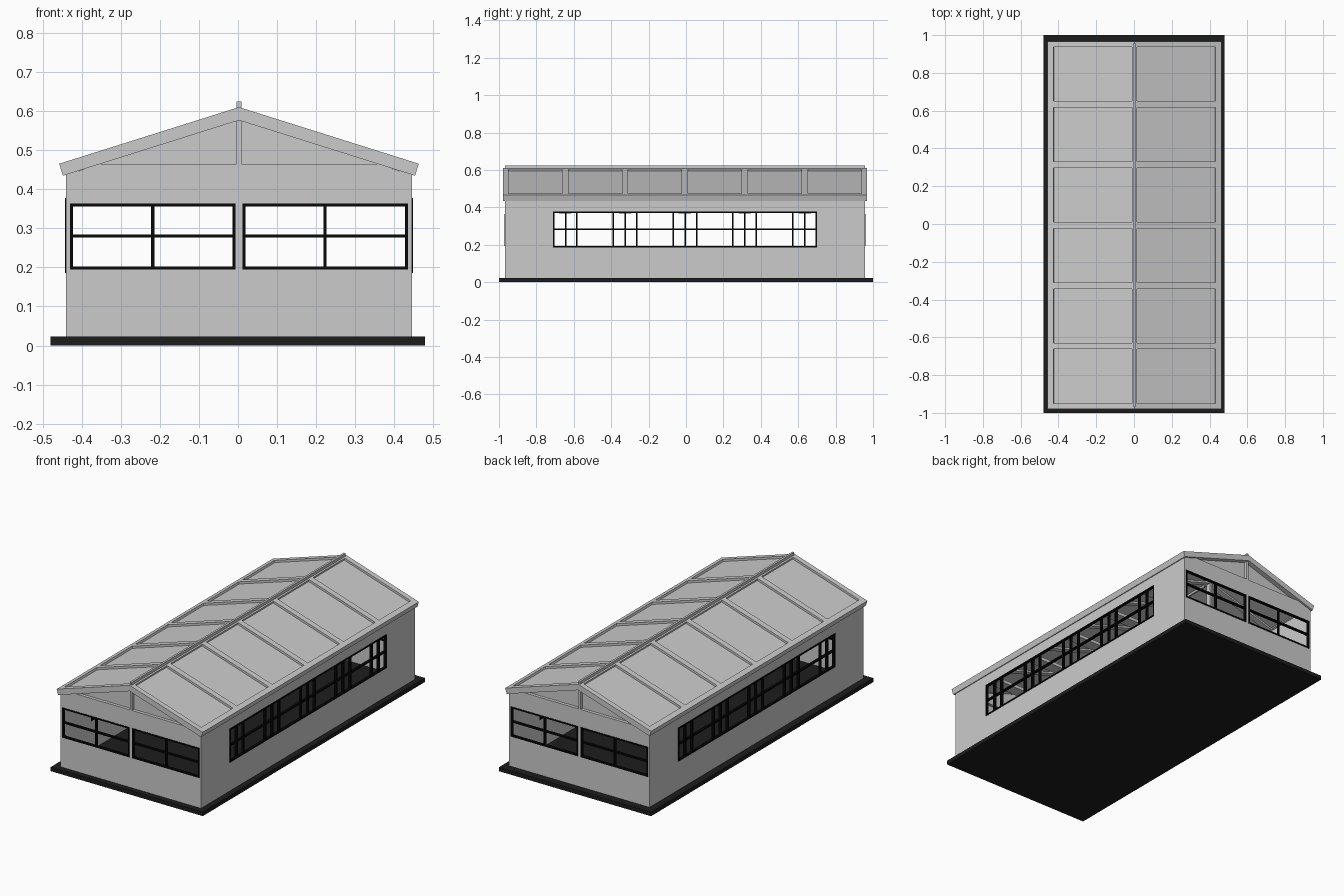
import bpy, bmesh, math

if "Cube" in bpy.data.objects:
    bpy.data.objects.remove(bpy.data.objects["Cube"])

CX, CY = 0.0025, -0.006            # centre of the building on the slab
HX, HY = 0.4425, 0.962             # half size of the walls
ang = math.atan(0.315)
S, C = math.sin(ang), math.cos(ang)
APEX, EAVE = 0.61, 0.46 / math.cos(ang)

dark = bpy.data.materials.new("dark_slab")
dark.diffuse_color = (0.012, 0.012, 0.012, 1)
dark.use_nodes = True
dark.node_tree.nodes["Principled BSDF"].inputs["Base Color"].default_value = dark.diffuse_color
black = bpy.data.materials.new("black_frame")
black.diffuse_color = (0.002, 0.002, 0.002, 1)
black.use_nodes = True
black.node_tree.nodes["Principled BSDF"].inputs["Base Color"].default_value = black.diffuse_color


def finish(bm, name, mat=None):
    bmesh.ops.recalc_face_normals(bm, faces=bm.faces)
    me = bpy.data.meshes.new(name)
    bm.to_mesh(me)
    bm.free()
    ob = bpy.data.objects.new(name, me)
    bpy.context.collection.objects.link(ob)
    if mat:
        me.materials.append(mat)
    return ob


def prism(bm, pts, y0, y1):
    """Extrude an xz profile from y0 to y1."""
    f = bm.faces.new([bm.verts.new((x, y0, z)) for x, z in pts])
    r = bmesh.ops.extrude_face_region(bm, geom=[f])
    for v in r["geom"]:
        if isinstance(v, bmesh.types.BMVert):
            v.co.y = y1


def box(bm, x0, x1, y0, y1, z0, z1):
    prism(bm, [(x0, z0), (x1, z0), (x1, z1), (x0, z1)], y0, y1)


def slope(bm, u0, u1, d0, d1, y0, y1):
    """Slab on both roof slopes: u runs down from the ridge, d goes into the roof."""
    for s in (-1, 1):
        pts = []
        for u, d in ((u0, d0), (u1, d0), (u1, d1), (u0, d1)):
            u = max(u, d * S / C)
            pts.append((CX + s * (u * C - d * S), APEX - u * S - d * C))
        prism(bm, pts, y0, y1)


# base slab
bm = bmesh.new()
box(bm, -0.48, 0.478, -1, 1, 0, 0.023)
finish(bm, "base_slab", dark)

# walls with window openings
T = 0.012
Z0, Z1 = 0.02, 0.446
SW = (-0.712, 0.7, 0.186, 0.378)             # side window y0 y1 z0 z1
EW = [(-0.43, -0.006), (0.011, 0.435)]       # end windows x0 x1
EZ = (0.194, 0.364)
bm = bmesh.new()
for s in (-1, 1):
    xa, xb = sorted((CX + s * HX, CX + s * (HX - T)))
    ya, yb = CY - HY, CY + HY
    box(bm, xa, xb, ya, yb, Z0, SW[2])
    box(bm, xa, xb, ya, yb, SW[3], Z1)
    box(bm, xa, xb, ya, SW[0], SW[2], SW[3])
    box(bm, xa, xb, SW[1], yb, SW[2], SW[3])
    y0, y1 = sorted((CY + s * HY, CY + s * (HY - T)))
    xl, xr = CX - HX + 0.0005, CX + HX - 0.0005
    box(bm, xl, xr, y0, y1, Z0, EZ[0])
    box(bm, xl, xr, y0, y1, EZ[1], Z1)
    for a, b in ((xl, EW[0][0]), (EW[0][1], EW[1][0]), (EW[1][1], xr)):
        box(bm, a, b, y0, y1, EZ[0], EZ[1])
finish(bm, "walls")

# window frames and glazing bars
bars = [-0.644 + 0.0, -0.585]
for k in (-0.325, -0.004, 0.314):
    bars += [k - 0.063, k, k + 0.062]
bars += [0.57, 0.634]
for s, nm in ((-1, "left"), (1, "right")):
    bm = bmesh.new()
    xa, xb = sorted((CX + s * (HX + 0.003), CX + s * (HX - T)))
    y0, y1, z0, z1 = SW
    for z in (z0 + 0.004, 0.282, z1 - 0.004):
        box(bm, xa, xb, y0, y1, z - 0.004, z + 0.004)
    for y in [y0 + 0.004] + bars + [y1 - 0.004]:
        box(bm, xa, xb, y - 0.004, y + 0.004, z0, z1)
    finish(bm, nm + "_window_frame", black)
for s, nm in ((-1, "front"), (1, "back")):
    bm = bmesh.new()
    ya, yb = sorted((CY + s * (HY + 0.003), CY + s * (HY - T)))
    for x0, x1 in EW:
        for z in (EZ[0] + 0.004, 0.28, EZ[1] - 0.004):
            box(bm, x0, x1, ya, yb, z - 0.004, z + 0.004)
        for x in (x0 + 0.004, (x0 + x1) / 2, x1 - 0.004):
            box(bm, x - 0.004, x + 0.004, ya, yb, EZ[0], EZ[1])
    finish(bm, nm + "_window_frames", black)

# gables: recessed panel, tie beam and king post
for s, nm in ((-1, "front"), (1, "back")):
    bm = bmesh.new()
    ya, yb = sorted((CY + s * (HY - 0.018), CY + s * (HY - 0.026)))
    prism(bm, [(CX - 0.44, 0.44), (CX + 0.44, 0.44), (CX, 0.585)], ya, yb)
    finish(bm, nm + "_gable_panel")
    bm = bmesh.new()
    ya, yb = sorted((CY + s * HY, CY + s * (HY - 0.03)))
    prism(bm, [(CX - 0.42, 0.443), (CX + 0.42, 0.443),
               (CX + 0.36, 0.464), (CX - 0.36, 0.464)], ya, yb)
    box(bm, CX - 0.006, CX + 0.006, ya, yb, 0.46, 0.58)
    finish(bm, nm + "_gable_truss")

# roof frame: rafters, ridge strip and eave strips
RY = 0.973
bm = bmesh.new()
TH = 0.032
for i in range(-3, 4):
    y = CY + i * 0.32
    y0, y1 = y - 0.017, y + 0.017
    if i == -3:
        y0 = CY - RY
    if i == 3:
        y1 = CY + RY
    slope(bm, 0, EAVE, 0, TH, y0, y1)
slope(bm, 0, 0.015, 0, TH, CY - RY, CY + RY)
slope(bm, 0.43 / C, EAVE, 0, TH, CY - RY, CY + RY)
finish(bm, "roof_frame")

# recessed roof panels
bm = bmesh.new()
slope(bm, 0, EAVE - 0.01, 0.012, 0.022, CY - RY + 0.01, CY + RY - 0.01)
finish(bm, "roof_panels")

# ridge cap
bm = bmesh.new()
box(bm, CX - 0.006, CX + 0.006, CY - RY + 0.01, CY + RY - 0.01, 0.58, 0.624)
finish(bm, "ridge_cap")

# inner trusses under each rafter
bm = bmesh.new()
for i in range(-2, 3):
    y = CY + i * 0.32
    box(bm, CX - HX + T, CX + HX - T, y - 0.033, y + 0.033, 0.367, 0.385)
    box(bm, CX - 0.006, CX + 0.006, y - 0.015, y + 0.015, 0.38, 0.59)
finish(bm, "inner_trusses")
